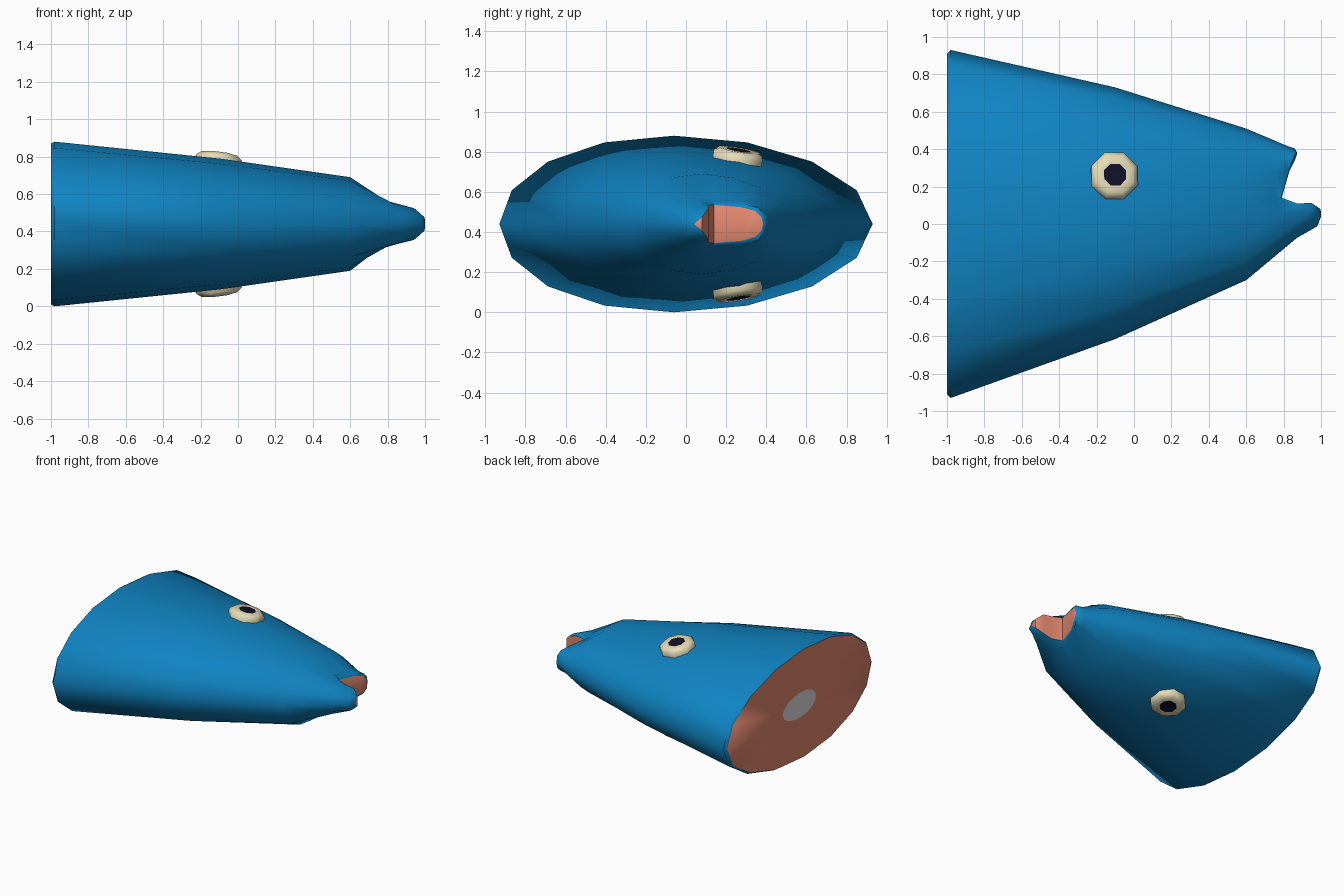
import bpy, bmesh, math
from mathutils import Vector

if "Cube" in bpy.data.objects:
    bpy.data.objects.remove(bpy.data.objects["Cube"])

N = 16
ZC = 0.44


def material(name, rgb):
    m = bpy.data.materials.new(name)
    m.diffuse_color = (*rgb, 1)
    m.use_nodes = True
    m.node_tree.nodes["Principled BSDF"].inputs["Base Color"].default_value = m.diffuse_color
    return m


BLUE = material("blue skin", (0.005, 0.23, 0.54))
FLESH = material("salmon flesh", (0.78, 0.25, 0.16))
BONE = material("grey bone", (0.72, 0.72, 0.72))
CREAM = material("cream eye", (0.78, 0.71, 0.47))
DARK = material("dark pupil", (0.006, 0.005, 0.02))


def finish(bm, name, mats, angle):
    bmesh.ops.recalc_face_normals(bm, faces=bm.faces[:])
    me = bpy.data.meshes.new(name)
    bm.to_mesh(me)
    bm.free()
    for m in mats:
        me.materials.append(m)
    ob = bpy.data.objects.new(name, me)
    bpy.context.collection.objects.link(ob)
    bpy.ops.object.select_all(action='DESELECT')
    ob.select_set(True)
    bpy.context.view_layer.objects.active = ob
    bpy.ops.object.shade_smooth_by_angle(angle=math.radians(angle))
    return ob


def bridge(bm, a, b, mat):
    n = len(a)
    for i in range(n):
        j = (i + 1) % n
        bm.faces.new((a[i], a[j], b[j], b[i])).material_index = mat


def section(bm, x, y0, y1, h, shift):
    """Oval ring across the body, its ridge shifted sideways."""
    c, r = (y0 + y1) / 2, (y1 - y0) / 2
    ring = []
    for i in range(N):
        t = math.tau * i / N
        ring.append(bm.verts.new((x, c + r * math.cos(t) + shift * math.sin(t) ** 2,
                                  ZC + h * math.sin(t))))
    return ring


def half_ring(bm, pts):
    """Ring from half its points (x, y, half height), mirrored in z."""
    up = [bm.verts.new((x, y, ZC + h)) for x, y, h in pts]
    down = [bm.verts.new((x, y, ZC - h)) for x, y, h in pts[-2:0:-1]]
    return up + down


# Head: bone, cut face, skin sections, then jaws and lips
bm = bmesh.new()
rings = [
    section(bm, -1.0, -0.21, 0.21, 0.10, -0.012),
    section(bm, -1.0, -0.91, 0.91, 0.43, -0.06),
    section(bm, -0.98, -0.93, 0.93, 0.44, -0.06),
    section(bm, -0.10, -0.615, 0.73, 0.35, -0.05),
    section(bm, 0.60, -0.30, 0.51, 0.25, -0.03),
    half_ring(bm, [(.82, .417, 0), (.81, .40, .05), (.79, .36, .09), (.76, .27, .12),
                   (.75, .14, .135), (.79, .06, .125), (.84, -.01, .105),
                   (.87, -.06, .06), (.87, -.075, 0)]),
    half_ring(bm, [(.86, .403, 0), (.865, .39, .045), (.855, .36, .08), (.825, .29, .10),
                   (.78, .13, .112), (.86, .09, .105), (.94, .075, .085),
                   (.98, .02, .05), (.98, -.012, 0)]),
    half_ring(bm, [(.87, .385, 0), (.872, .375, .035), (.862, .345, .065), (.83, .28, .083),
                   (.79, .14, .095), (.87, .11, .093), (.95, .112, .078),
                   (.998, .08, .035), (1.0, .04, 0)]),
]
bm.faces.new(rings[0]).material_index = 2
for k in range(len(rings) - 1):
    bridge(bm, rings[k], rings[k + 1], 1 if k == 0 else 0)

# Mouth lining: strips joining the two sides of the lips
lip = rings[-1]
for i in range(8):
    quad = [lip[i], lip[i + 1], lip[(N - i - 1) % N], lip[(N - i) % N]]
    bm.faces.new(list(dict.fromkeys(quad))).material_index = 1
finish(bm, "fish_head", [BLUE, FLESH, BONE], 50)


# Eyes: raised discs lying along the skin, mirrored top and bottom
def eye(name, side):
    bm = bmesh.new()
    normal = Vector((0.13, 0.17, 1)).normalized()
    u = Vector((1, 0, -0.13)).normalized()
    v = normal.cross(u)
    centre = Vector((-0.105, 0.258, 0.335))
    loops = []
    for r, h in ((.132, -.03), (.134, .012), (.105, .036), (.064, .034)):
        loop = []
        for i in range(8):
            t = math.tau * i / 8 + math.pi / 8
            p = centre + normal * h + (u * math.cos(t) + v * math.sin(t)) * r
            loop.append(bm.verts.new((p.x, p.y, ZC + side * p.z)))
        loops.append(loop)
    for a, b in zip(loops, loops[1:]):
        bridge(bm, a, b, 0)
    bm.faces.new(loops[0][::-1])
    bm.faces.new(loops[-1]).material_index = 1
    finish(bm, name, [CREAM, DARK], 60)


eye("upper_eye", 1)
eye("lower_eye", -1)
